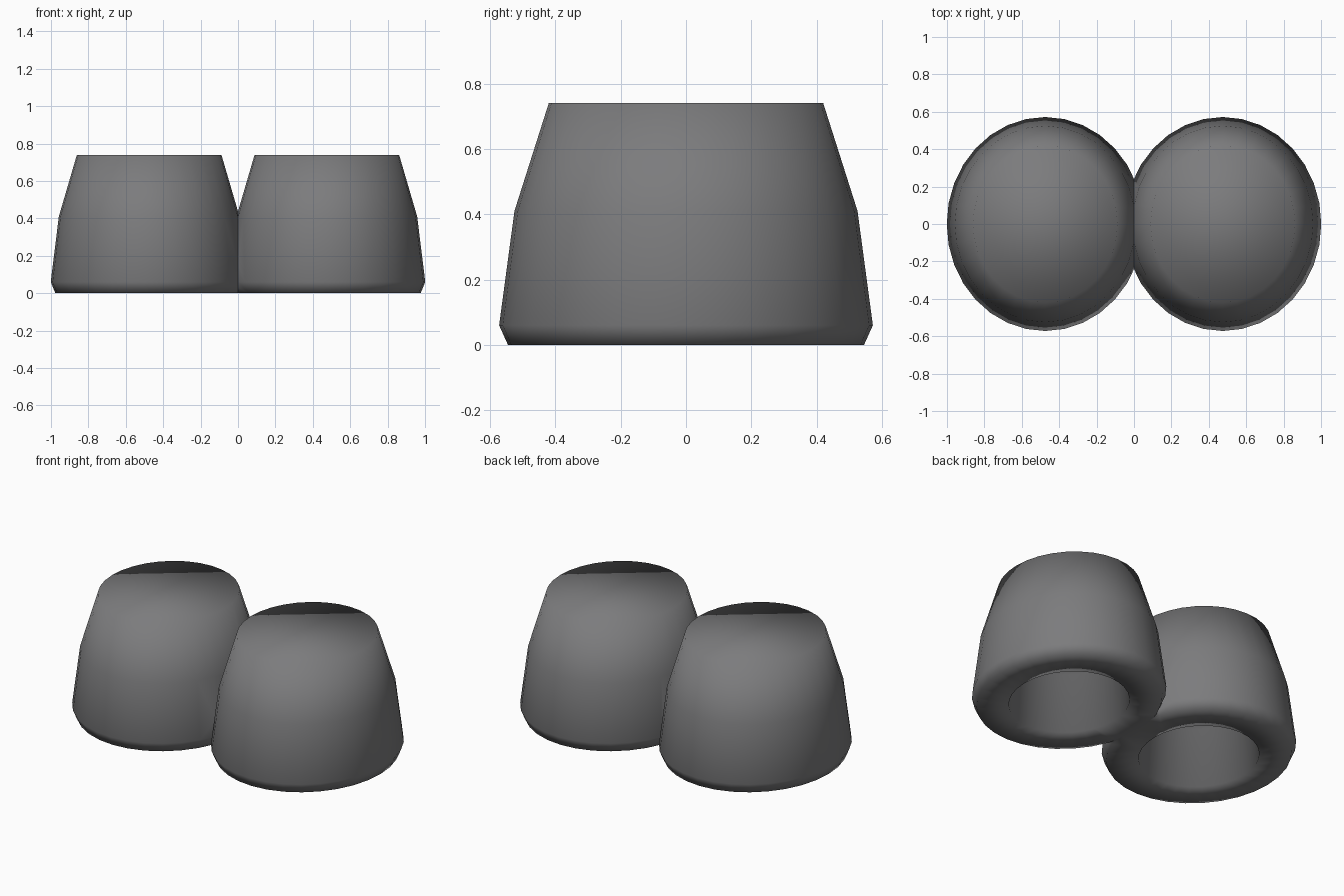
import bpy, bmesh, math

if "Cube" in bpy.data.objects:
    bpy.data.objects.remove(bpy.data.objects["Cube"])

SIDES = 32
CENTRE_X = 0.475   # each cup is slightly cut off at the middle plane
SQUASH = 0.92      # x radius relative to y radius

# radius in y, height: from hollow ceiling, out round the base, up to the top
PROFILE = [(0.33, 0.36), (0.355, 0.0), (0.545, 0.0),
           (0.572, 0.06), (0.525, 0.41), (0.42, 0.74)]

grey = bpy.data.materials.new("dark_grey")
grey.diffuse_color = (0.2, 0.2, 0.205, 1)
grey.use_nodes = True
grey.node_tree.nodes["Principled BSDF"].inputs["Base Color"].default_value = grey.diffuse_color


def cup(name, side):
    bm = bmesh.new()
    rings = []
    for r, z in PROFILE:
        ring = []
        for i in range(SIDES):
            a = 2 * math.pi * i / SIDES
            ring.append(bm.verts.new((side * (CENTRE_X + r * SQUASH * math.cos(a)),
                                      r * math.sin(a), z)))
        rings.append(ring)
    for lo, hi in zip(rings, rings[1:]):
        for i in range(SIDES):
            j = (i + 1) % SIDES
            bm.faces.new((lo[i], lo[j], hi[j], hi[i]))
    # hollow ceiling and flat top
    bm.faces.new(rings[0][::-1])
    bm.faces.new(rings[-1])
    # trim where the two cups meet
    bmesh.ops.bisect_plane(bm, geom=bm.verts[:] + bm.edges[:] + bm.faces[:],
                           plane_co=(0, 0, 0), plane_no=(-side, 0, 0),
                           clear_outer=True)
    if side < 0:
        bmesh.ops.reverse_faces(bm, faces=bm.faces[:])
    for f in bm.faces:
        f.smooth = True
    me = bpy.data.meshes.new(name)
    bm.to_mesh(me)
    bm.free()
    me.materials.append(grey)
    bpy.context.collection.objects.link(bpy.data.objects.new(name, me))


cup("right_cup", 1)
cup("left_cup", -1)
